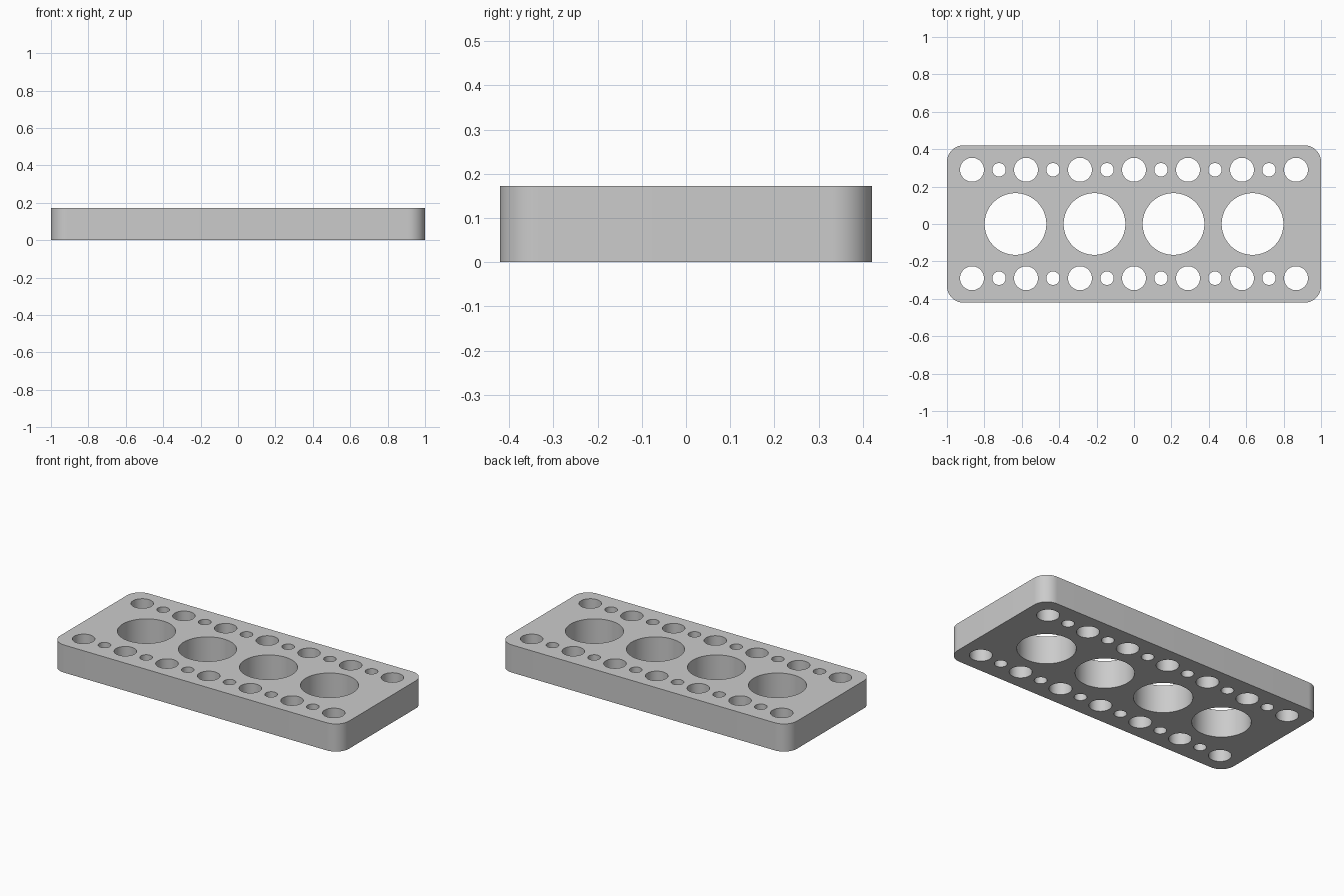
import bpy, bmesh
from math import cos, sin, pi
from mathutils import Matrix

cube = bpy.data.objects.get("Cube")
if cube:
    bpy.data.objects.remove(cube, do_unlink=True)

LENGTH, WIDTH, HEIGHT, CORNER = 2.0, 0.842, 0.173, 0.09
PITCH, ROW_Y = 0.2887, 0.29


def add_object(name, bm):
    bmesh.ops.recalc_face_normals(bm, faces=bm.faces)
    mesh = bpy.data.meshes.new(name)
    bm.to_mesh(mesh)
    bm.free()
    obj = bpy.data.objects.new(name, mesh)
    bpy.context.collection.objects.link(obj)
    return obj


def add_hole(bm, x, y, radius, sides):
    bmesh.ops.create_cone(bm, cap_ends=True, segments=sides, radius1=radius,
                          radius2=radius, depth=HEIGHT * 2,
                          matrix=Matrix.Translation((x, y, HEIGHT / 2)))


grey = bpy.data.materials.new("light grey")
grey.use_nodes = True
colour = (0.6, 0.6, 0.6, 1)
grey.diffuse_color = colour
grey.node_tree.nodes["Principled BSDF"].inputs["Base Color"].default_value = colour

# Rounded rectangular plate
bm = bmesh.new()
outline = []
for corner, (sx, sy) in enumerate([(1, 1), (-1, 1), (-1, -1), (1, -1)]):
    for step in range(17):
        a = (corner + step / 16) * pi / 2
        outline.append(bm.verts.new((sx * (LENGTH / 2 - CORNER) + CORNER * cos(a),
                                     sy * (WIDTH / 2 - CORNER) + CORNER * sin(a), 0)))
base = bm.faces.new(outline)
top = bmesh.ops.extrude_face_region(bm, geom=[base], use_keep_orig=True)["geom"]
bmesh.ops.translate(bm, vec=(0, 0, HEIGHT),
                    verts=[v for v in top if isinstance(v, bmesh.types.BMVert)])
plate = add_object("perforated_plate", bm)
plate.data.materials.append(grey)

# Holes: one row of large ones, two rows alternating medium and small
bm = bmesh.new()
for i in range(4):
    add_hole(bm, (i - 1.5) * 0.4225, 0, 0.165, 96)
for y in (-ROW_Y, ROW_Y):
    for i in range(7):
        add_hole(bm, (i - 3) * PITCH, y, 0.064, 64)
    for i in range(6):
        add_hole(bm, (i - 2.5) * PITCH, y, 0.036, 48)
cutter = add_object("hole_cutter", bm)
cutter.hide_render = True

# Cut the holes, then keep only the plate
cut = plate.modifiers.new("holes", "BOOLEAN")
cut.operation = "DIFFERENCE"
cut.solver = "EXACT"
cut.object = cutter
bpy.ops.object.select_all(action="DESELECT")
plate.select_set(True)
bpy.context.view_layer.objects.active = plate
bpy.ops.object.modifier_apply(modifier=cut.name)
bpy.data.objects.remove(cutter, do_unlink=True)
bpy.ops.object.shade_smooth_by_angle(angle=pi / 6)
